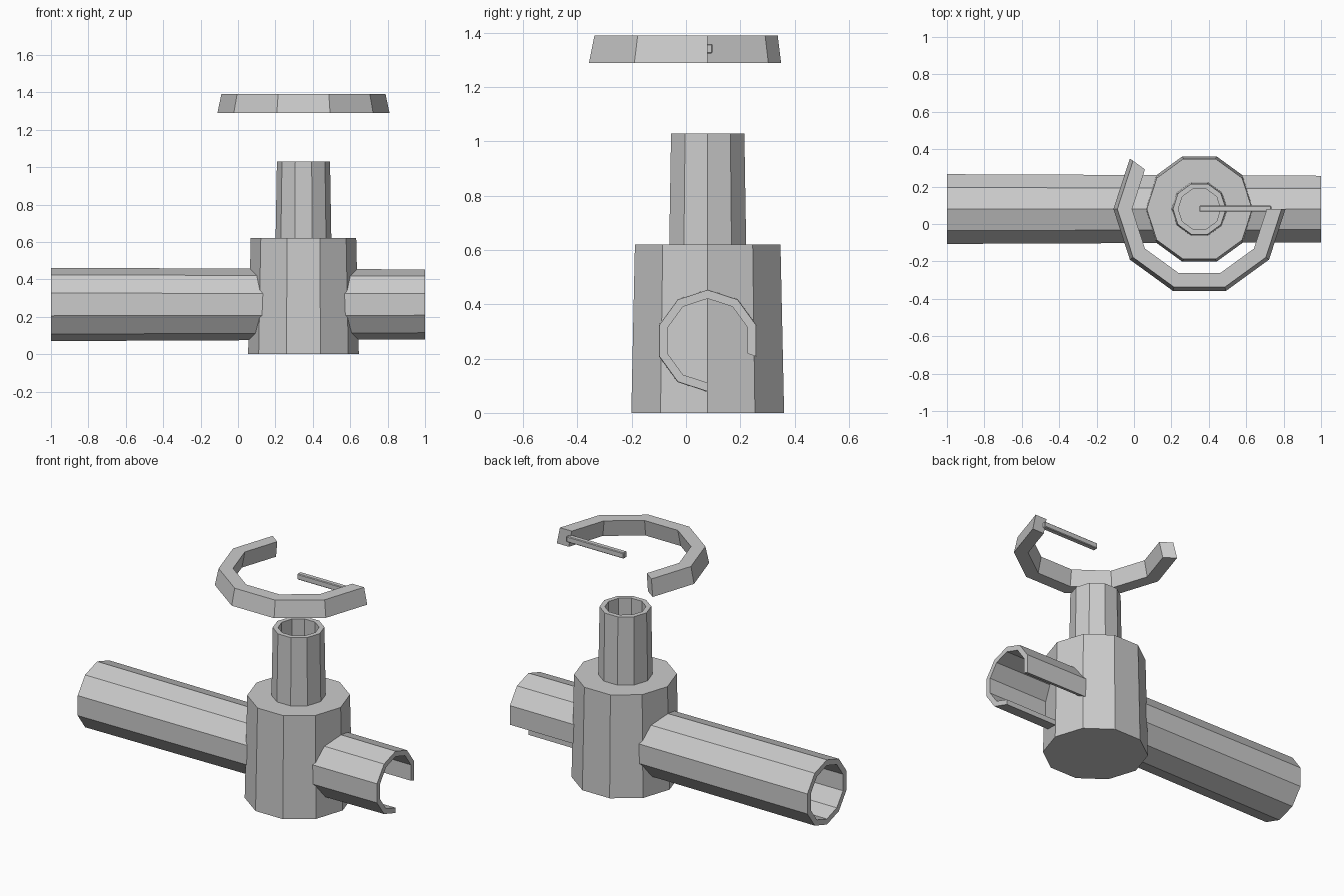
import bpy, bmesh, math
from mathutils import Vector

cube = bpy.data.objects.get("Cube")
if cube:
    bpy.data.objects.remove(cube, do_unlink=True)

SIDES = 10
STEP = math.tau / SIDES
CX, CY, PIPE_Z = 0.35, 0.08, 0.266

grey = bpy.data.materials.new("plain grey")
grey.use_nodes = True
colour = (0.6, 0.6, 0.6, 1)
grey.diffuse_color = colour
grey.node_tree.nodes["Principled BSDF"].inputs["Base Color"].default_value = colour


def finish(name, bm):
    bmesh.ops.recalc_face_normals(bm, faces=bm.faces[:])
    mesh = bpy.data.meshes.new(name)
    bm.to_mesh(mesh)
    bm.free()
    mesh.materials.append(grey)
    obj = bpy.data.objects.new(name, mesh)
    bpy.context.scene.collection.objects.link(obj)
    return obj


def upright(r, a, h):
    return Vector((CX + r * math.cos(a), CY + r * math.sin(a), h))


def lengthwise(r, a, h):
    return Vector((h, CY + r * math.cos(a), PIPE_Z + r * math.sin(a)))


def shell(name, place, h0, h1, outer, inner, start=0, count=SIDES):
    """Tapered, faceted tube wall; fewer than SIDES facets leaves it open."""
    bm = bmesh.new()
    section = [(outer[0], h0), (outer[1], h1), (inner[1], h1), (inner[0], h0)]
    closed = count == SIDES
    rings = []
    for k in range(count if closed else count + 1):
        a = math.radians(start) + k * STEP
        rings.append([bm.verts.new(place(r, a, h)) for r, h in section])
    for k in range(count):
        p, q = rings[k], rings[(k + 1) % len(rings)]
        for i in range(4):
            j = (i + 1) % 4
            bm.faces.new((p[i], q[i], q[j], p[j]))
    if not closed:
        bm.faces.new(rings[0])
        bm.faces.new(rings[-1])
    return finish(name, bm)


# Solid tapered body
bm = bmesh.new()
loops = [[bm.verts.new(upright(r, k * STEP, h)) for k in range(SIDES)]
         for r, h in ((0.296, 0), (0.282, 0.62))]
for k in range(SIDES):
    n = (k + 1) % SIDES
    bm.faces.new((loops[0][k], loops[0][n], loops[1][n], loops[1][k]))
for loop in loops:
    bm.faces.new(loop)
finish("body", bm)

# Hollow neck standing on the body
shell("neck", upright, 0.62, 1.03, (0.149, 0.142), (0.12, 0.113))

# Side pipes: the left-hand one is whole, the other lacks two lower facets
shell("long_pipe", lengthwise, -1, CX, (0.196, 0.19), (0.162, 0.158), start=90)
shell("short_pipe", lengthwise, CX, 1, (0.19, 0.187), (0.158, 0.155),
      start=-18, count=8)

# Floating open ring
shell("open_ring", upright, 1.29, 1.39, (0.46, 0.439), (0.38, 0.36),
      start=144, count=6)

# Thin rod from the ring end to the middle
bm = bmesh.new()
bmesh.ops.create_cube(bm, size=1)
bmesh.ops.scale(bm, vec=(0.385, 0.032, 0.035), verts=bm.verts)
bmesh.ops.translate(bm, vec=(0.542, 0.082, 1.342), verts=bm.verts)
rod = finish("rod", bm)
bevel = rod.modifiers.new("soft edges", 'BEVEL')
bevel.width = 0.004
bevel.segments = 1
